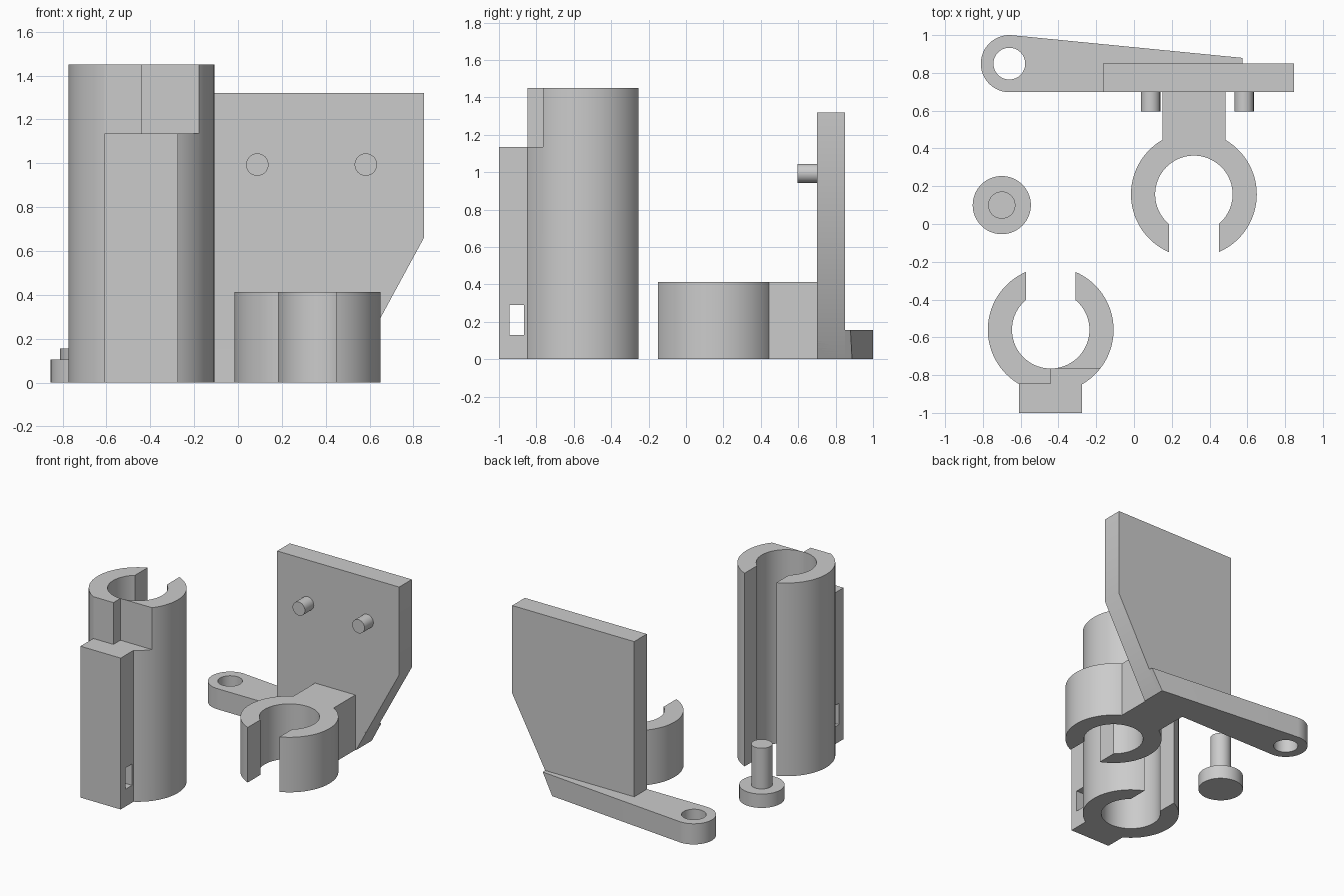
import bpy
import bmesh
from math import sqrt, cos, sin, atan2, pi
from mathutils import Matrix, Vector

if "Cube" in bpy.data.objects:
    bpy.data.objects.remove(bpy.data.objects["Cube"], do_unlink=True)

grey = bpy.data.materials.new("plain grey")
grey.use_nodes = True
grey.diffuse_color = (0.6, 0.6, 0.6, 1)
grey.node_tree.nodes["Principled BSDF"].inputs["Base Color"].default_value = (0.6, 0.6, 0.6, 1)


def finish(bm, name):
    bmesh.ops.recalc_face_normals(bm, faces=bm.faces)
    mesh = bpy.data.meshes.new(name)
    bm.to_mesh(mesh)
    bm.free()
    mesh.materials.append(grey)
    obj = bpy.data.objects.new(name, mesh)
    bpy.context.collection.objects.link(obj)
    return obj


def prism(points, direction):
    """Extrude a closed outline of 3D points along a direction."""
    bm = bmesh.new()
    face = bm.faces.new([bm.verts.new(p) for p in points])
    new = bmesh.ops.extrude_face_region(bm, geom=[face], use_keep_orig=True)["geom"]
    bmesh.ops.translate(bm, vec=direction,
                        verts=[v for v in new if isinstance(v, bmesh.types.BMVert)])
    return bm


def cylinder(name, base, radius, length, axis=(0, 0, 1)):
    axis = Vector(axis)
    bm = bmesh.new()
    turn = axis.to_track_quat('Z', 'Y').to_matrix().to_4x4()
    bmesh.ops.create_cone(bm, cap_ends=True, segments=64, radius1=radius, radius2=radius,
                          depth=length,
                          matrix=Matrix.Translation(Vector(base) + axis * length / 2) @ turn)
    return finish(bm, name)


def box(name, lo, hi):
    outline = [(lo[0], lo[1], lo[2]), (hi[0], lo[1], lo[2]),
               (hi[0], hi[1], lo[2]), (lo[0], hi[1], lo[2])]
    return finish(prism(outline, (0, 0, hi[2] - lo[2])), name)


def cut(obj, cutter):
    """Subtract the cutter and remove it."""
    mod = obj.modifiers.new("cut", 'BOOLEAN')
    mod.operation = 'DIFFERENCE'
    mod.solver = 'EXACT'
    mod.object = cutter
    bpy.context.view_layer.update()
    graph = bpy.context.evaluated_depsgraph_get()
    result = bpy.data.meshes.new_from_object(obj.evaluated_get(graph))
    obj.modifiers.clear()
    obj.data = result
    bpy.data.objects.remove(cutter, do_unlink=True)


def arc(radius, start, end, steps):
    return [(radius * cos(start + (end - start) * i / steps),
             radius * sin(start + (end - start) * i / steps)) for i in range(steps + 1)]


def split_ring(name, centre, height, neck_end, facing):
    """C-shaped ring with a gap on one side and a square neck on the other."""
    outer, inner, gap, neck = 0.333, 0.205, 0.132, 0.167
    # one half of the outline, gap along -y, neck along +y
    gap_out = atan2(-sqrt(outer ** 2 - gap ** 2), gap)
    gap_in = atan2(-sqrt(inner ** 2 - gap ** 2), gap)
    neck_at = atan2(sqrt(outer ** 2 - neck ** 2), neck)
    half = arc(inner, pi / 2, gap_in, 28) + arc(outer, gap_out, neck_at, 40) + [(neck, neck_end)]
    outline = half + [(-x, y) for x, y in reversed(half[1:])]
    points = [(centre[0] + x * facing, centre[1] + y * facing, 0) for x, y in outline]
    return finish(prism(points, (0, 0, height)), name)


# Tall split tube with a rail, stepped top and side slot
tube = split_ring("tall_tube", (-0.441, -0.56), 1.45, 0.44, -1)
cut(tube, box("rail_top_cut", (-0.9, -1.1, 1.136), (0.1, -0.848, 1.6)))
cut(tube, box("notch_cut", (-0.441, -1.1, 1.136), (0.1, -0.765, 1.6)))
cut(tube, box("slot_cut", (-0.8, -0.945, 0.13), (0.0, -0.866, 0.29)))

# Short clip ring whose neck joins the plate
clip = split_ring("clip_ring", (0.317, 0.157), 0.413, 0.543, 1)

# Upright plate with a slanted lower corner
slant_top, slant_foot = Vector((0.848, 0, 0.66)), Vector((0.49, 0, 0))
plate_outline = [(-0.165, 0), (slant_foot.x, 0), (slant_top.x, slant_top.z),
                 (slant_top.x, 1.32), (-0.165, 1.32)]
plate = finish(prism([(x, 0.70, z) for x, z in plate_outline], (0, 0.15, 0)), "upright_plate")

# Pins on the plate
for side, x in (("right", 0.088), ("left", 0.583)):
    cylinder(side + "_pin", (x, 0.70, 0.994), 0.051, 0.105, (0, -1, 0))

# Tapered arm with a rounded eye, trimmed along the plate's slant
eye = Vector((-0.66, 0.849))
tangent = pi / 2 - 0.098
rounded = [(eye.x + x, eye.y + y) for x, y in arc(0.151, tangent, 1.5 * pi, 40)]
arm_outline = rounded + [(0.7, eye.y - 0.149), (0.7, 0.867)]
bm = prism([(x, y, 0) for x, y in arm_outline], (0, 0, 0.155))
along = slant_top - slant_foot
cut_geom = bmesh.ops.bisect_plane(bm, geom=bm.verts[:] + bm.edges[:] + bm.faces[:],
                                  plane_co=slant_foot, plane_no=(along.z, 0, -along.x),
                                  clear_outer=True)["geom_cut"]
bmesh.ops.contextual_create(bm, geom=[e for e in cut_geom if isinstance(e, bmesh.types.BMEdge)])
arm = finish(bm, "lever_arm")
cut(arm, cylinder("eye_cut", (eye.x, eye.y, -0.1), 0.084, 0.4))

# Loose headed pin standing on its head
cylinder("loose_pin_head", (-0.70, 0.10, 0), 0.154, 0.104)
cylinder("loose_pin_shaft", (-0.70, 0.10, 0.104), 0.072, 0.306)

# Smooth curved walls, keep corners crisp
bpy.ops.object.select_all(action='DESELECT')
for obj in bpy.context.collection.objects:
    if obj.type == 'MESH':
        obj.select_set(True)
        bpy.context.view_layer.objects.active = obj
bpy.ops.object.shade_smooth_by_angle(angle=0.5)
